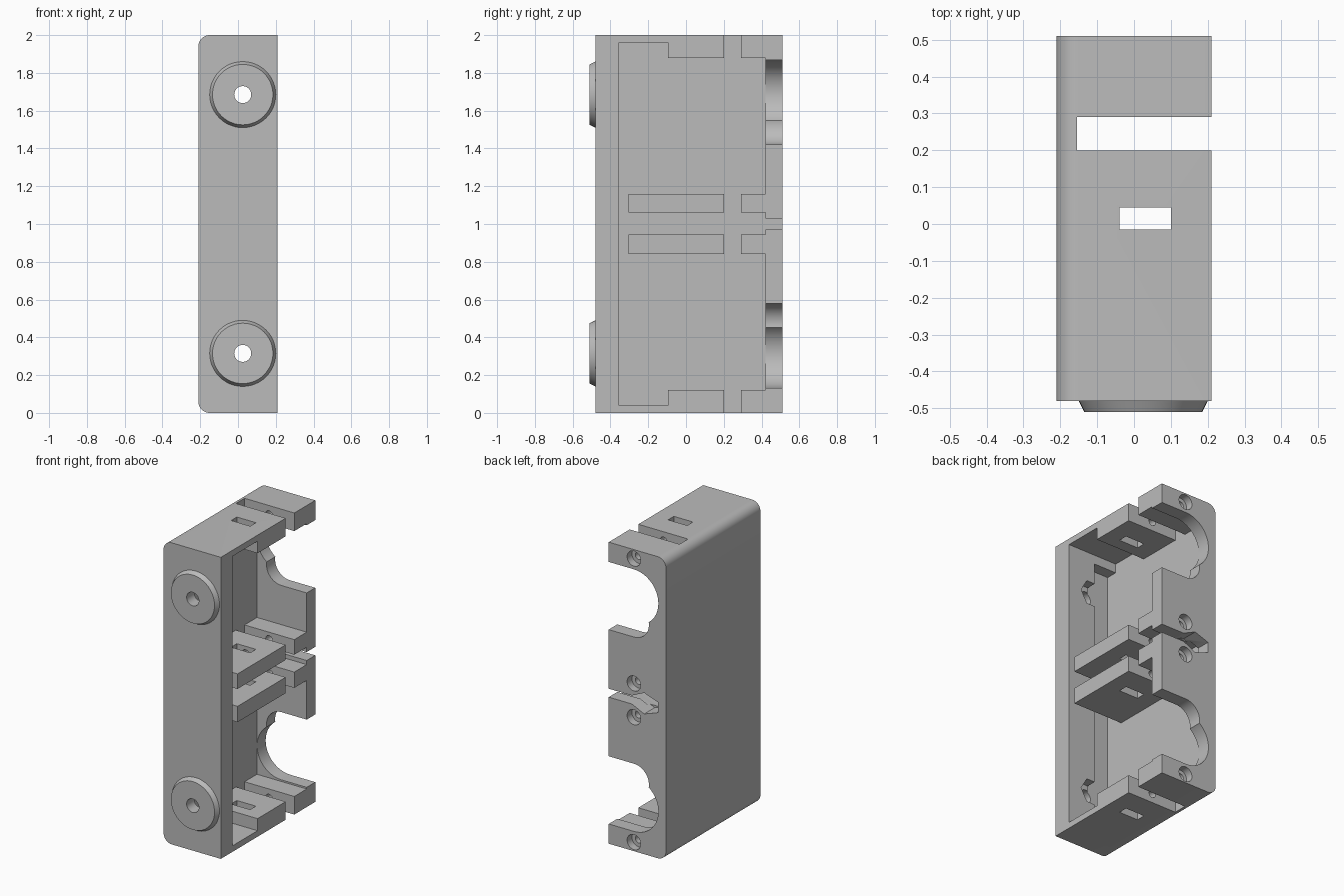
import bpy, bmesh, math

if "Cube" in bpy.data.objects:
    bpy.data.objects.remove(bpy.data.objects["Cube"])

grey = bpy.data.materials.new("plain grey")
grey.diffuse_color = (0.5, 0.5, 0.5, 1)
grey.use_nodes = True
grey.node_tree.nodes["Principled BSDF"].inputs["Base Color"].default_value = grey.diffuse_color
CX = 0.025          # x of all bolt axes


def prism(name, pts, y0, y1, pts2=None):
    """Solid between an (x, z) outline at y0 and the same (or another) outline at y1."""
    bm = bmesh.new()
    a = [bm.verts.new((x, y0, z)) for x, z in pts]
    b = [bm.verts.new((x, y1, z)) for x, z in (pts2 or pts)]
    n = len(a)
    bm.faces.new(a)
    bm.faces.new(b[::-1])
    for i in range(n):
        bm.faces.new((a[i], b[i], b[(i + 1) % n], a[(i + 1) % n]))
    bmesh.ops.recalc_face_normals(bm, faces=bm.faces)
    me = bpy.data.meshes.new(name)
    bm.to_mesh(me)
    bm.free()
    me.materials.append(grey)
    ob = bpy.data.objects.new(name, me)
    bpy.context.collection.objects.link(ob)
    return ob


def arc(cx, cz, r, a0, a1, n):
    return [(cx + r * math.cos(math.radians(a0 + (a1 - a0) * i / n)),
             cz + r * math.sin(math.radians(a0 + (a1 - a0) * i / n))) for i in range(n + 1)]


def circle(cz, r, n=48):
    return arc(CX, cz, r, 0, 360, n)[:-1]


def box(x0, x1, y0, y1, z0, z1):
    return prism("cutter", [(x0, z0), (x1, z0), (x1, z1), (x0, z1)], y0, y1)


def cut(ob, cutters):
    """Subtract every cutter from ob and delete the cutters."""
    bpy.context.view_layer.objects.active = ob
    for c in cutters:
        c.hide_render = True
        m = ob.modifiers.new("cut", 'BOOLEAN')
        m.operation, m.solver, m.object = 'DIFFERENCE', 'EXACT', c
        bpy.ops.object.modifier_apply(modifier=m.name)
        bpy.data.objects.remove(c)


def smooth(ob):
    bpy.ops.object.select_all(action='DESELECT')
    ob.select_set(True)
    bpy.context.view_layer.objects.active = ob
    bpy.ops.object.shade_smooth_by_angle(angle=math.radians(25))


# Housing block with two rounded long edges
R = 0.06
outline = ([(0.21, 0), (0.21, 2)] + arc(-0.21 + R, 2 - R, R, 90, 180, 10)
           + arc(-0.21 + R, R, R, 180, 270, 10))
housing = prism("housing", outline, -0.48, 0.51)

FLOOR, OUT = -0.155, 0.4
cutters = [
    # pocket strip along the front wall, and slot across all ribs
    box(FLOOR, OUT, -0.355, -0.305, 0.04, 1.96),
    box(FLOOR, OUT, 0.2, 0.29, -0.2, 2.2),
    # undercut in the front wall
    box(FLOOR, 0.01, -0.43, -0.33, 0.1, 1.9),
    # middle bay between the two ribs
    box(FLOOR, OUT, -0.33, 0.42, 0.945, 1.06),
    # nut slots through all ribs
    box(-0.04, 0.1, -0.015, 0.045, -0.2, 2.2),
]
# Notched slit in the middle of the back wall
cutters.append(prism("cutter", [(OUT, 0.972), (0.04, 0.972), (-0.05, 0.93), (-0.15, 0.965),
                                (-0.15, 1.035), (-0.05, 1.07), (0.04, 1.028), (OUT, 1.028)],
                     0.40, 0.6))

for s in (1, -1):
    def z(v):
        return 1 + s * v

    # outer bays, taller toward the front
    cutters.append(box(FLOOR, OUT, -0.33, -0.095, z(0.16), z(0.96)))
    cutters.append(box(FLOOR, OUT, -0.2, 0.42, z(0.16), z(0.88)))
    # large and small round openings in the back wall
    for cz, r in ((0.69, 0.179), (0.53, 0.11)):
        pts = arc(CX, z(cz), r, 90, 270, 32)
        cutters.append(prism("cutter", [(OUT, z(cz) + r)] + pts + [(OUT, z(cz) - r)], 0.40, 0.6))
    # bolt holes from the back into the nut slots
    for cz in (0.94, 0.112):
        cutters.append(prism("cutter", circle(z(cz), 0.025, 24), 0.01, 0.6))
        cutters.append(prism("cutter", circle(z(cz), 0.05, 32), 0.46, 0.6))
    # foot holes and their inner recesses
    cutters.append(prism("cutter", circle(z(0.685), 0.045, 32), -0.6, -0.3))
    cutters.append(prism("cutter", circle(z(0.685), 0.09, 6), -0.42, -0.34))
cut(housing, cutters)
smooth(housing)

# Round chamfered feet on the front wall
for name, cz in (("lower_foot", 0.315), ("upper_foot", 1.685)):
    foot = prism(name, circle(cz, 0.16), -0.51, -0.48, circle(cz, 0.175))
    cut(foot, [prism("cutter", circle(cz, 0.045, 32), -0.6, -0.4)])
    smooth(foot)
